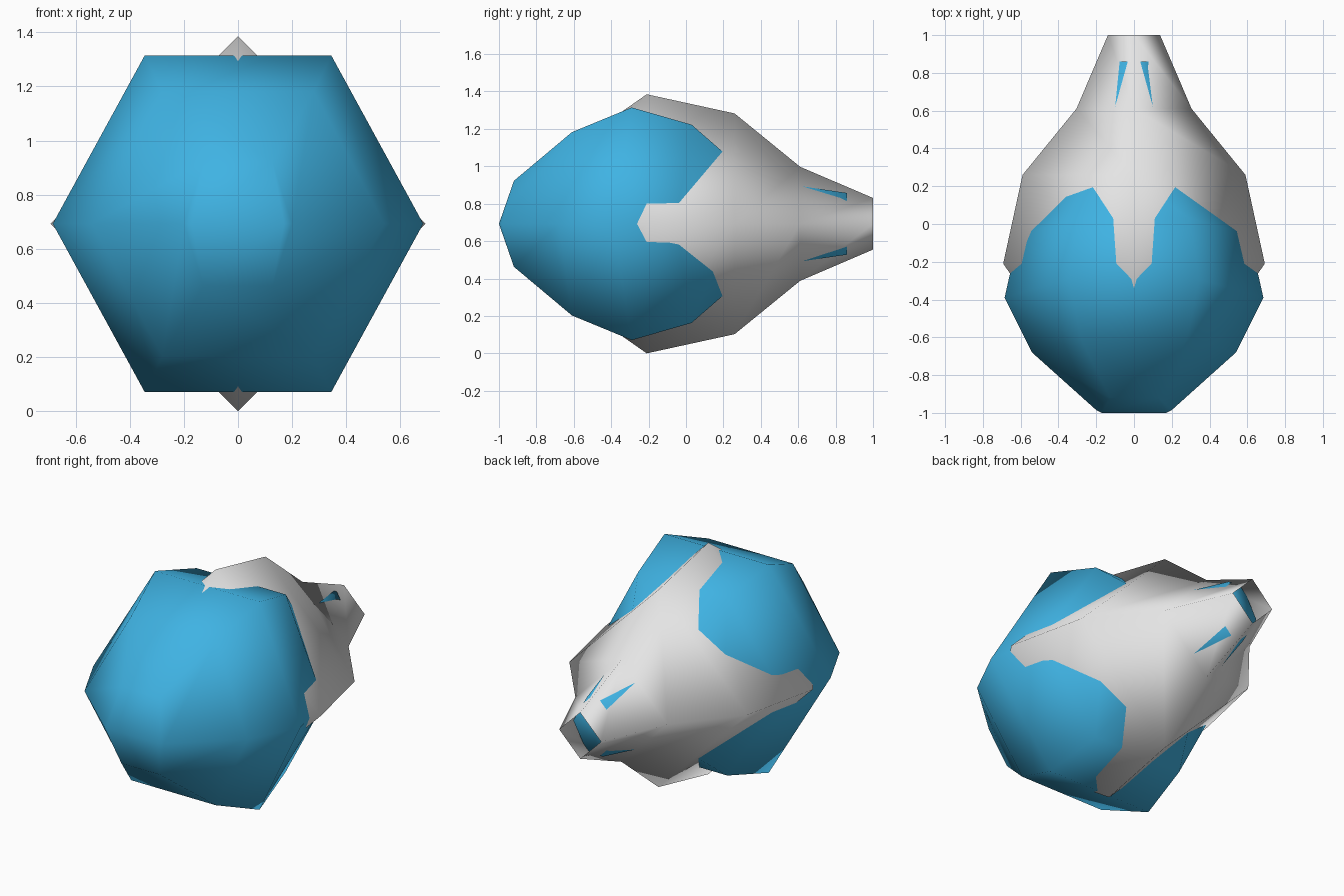
import bpy, bmesh

cube = bpy.data.objects.get("Cube")
if cube:
    bpy.data.objects.remove(cube)

MID = 0.6925  # height of the long axis


def material(name, color):
    mat = bpy.data.materials.new(name)
    mat.use_nodes = True
    mat.diffuse_color = color
    mat.node_tree.nodes["Principled BSDF"].inputs["Base Color"].default_value = color
    return mat


def bridge(bm, rings):
    # Skin consecutive closed rings with quads
    for a, b in zip(rings, rings[1:]):
        n = len(a)
        for i in range(n):
            j = (i + 1) % n
            bm.faces.new((a[i], a[j], b[j], b[i]))


def finish(bm, name, mat):
    bmesh.ops.recalc_face_normals(bm, faces=bm.faces)
    for f in bm.faces:
        f.smooth = True
    mesh = bpy.data.meshes.new(name)
    bm.to_mesh(mesh)
    bm.free()
    mesh.materials.append(mat)
    obj = bpy.data.objects.new(name, mesh)
    obj.location.z = MID
    bpy.context.collection.objects.link(obj)
    return obj


blue = material("sky blue", (0.05, 0.45, 0.77, 1))
grey = material("light grey", (0.78, 0.78, 0.78, 1))

# Six-sided body: corner y, corner x, corner z, side y, side x
body_rings = [
    (-0.92, 0.127, 0.23, -0.985, 0.20),
    (-0.61, 0.28, 0.49, -0.68, 0.54),
    (-0.29, 0.345, 0.622, -0.39, 0.685),
    (0.03, 0.295, 0.53, -0.056, 0.61),
    (0.34, 0.15, 0.26, 0.25, 0.42),
    (0.61, 0.102, 0.202, 0.61, 0.20),
    (0.86, 0.052, 0.165, 0.86, 0.144),
]
bm = bmesh.new()
rings = []
for cy, cx, cz, sy, sx in body_rings:
    pts = [(sx, sy, 0), (cx, cy, cz), (-cx, cy, cz),
           (-sx, sy, 0), (-cx, cy, -cz), (cx, cy, -cz)]
    rings.append([bm.verts.new(p) for p in pts])
bridge(bm, rings)
bm.faces.new(rings[-1])

# Folded nose closing the front of the body
right = bm.verts.new((0.17, -1, 0))
left = bm.verts.new((-0.17, -1, 0))
r = rings[0]
for face in ((r[0], r[1], right), (r[1], r[2], left, right), (r[2], r[3], left),
             (r[3], r[4], left), (r[4], r[5], right, left), (r[5], r[0], right)):
    bm.faces.new(face)
finish(bm, "body", blue)

# Four-sided shell, open at the back: y, radius
shell_profile = [(-0.6, 0.42), (-0.21, 0.6925), (0.26, 0.59), (0.61, 0.305), (1.0, 0.138)]
bm = bmesh.new()
rings = []
for y, rad in shell_profile:
    pts = [(rad, y, 0), (0, y, rad), (-rad, y, 0), (0, y, -rad)]
    rings.append([bm.verts.new(p) for p in pts])
bridge(bm, rings)
finish(bm, "nozzle_shell", grey)
